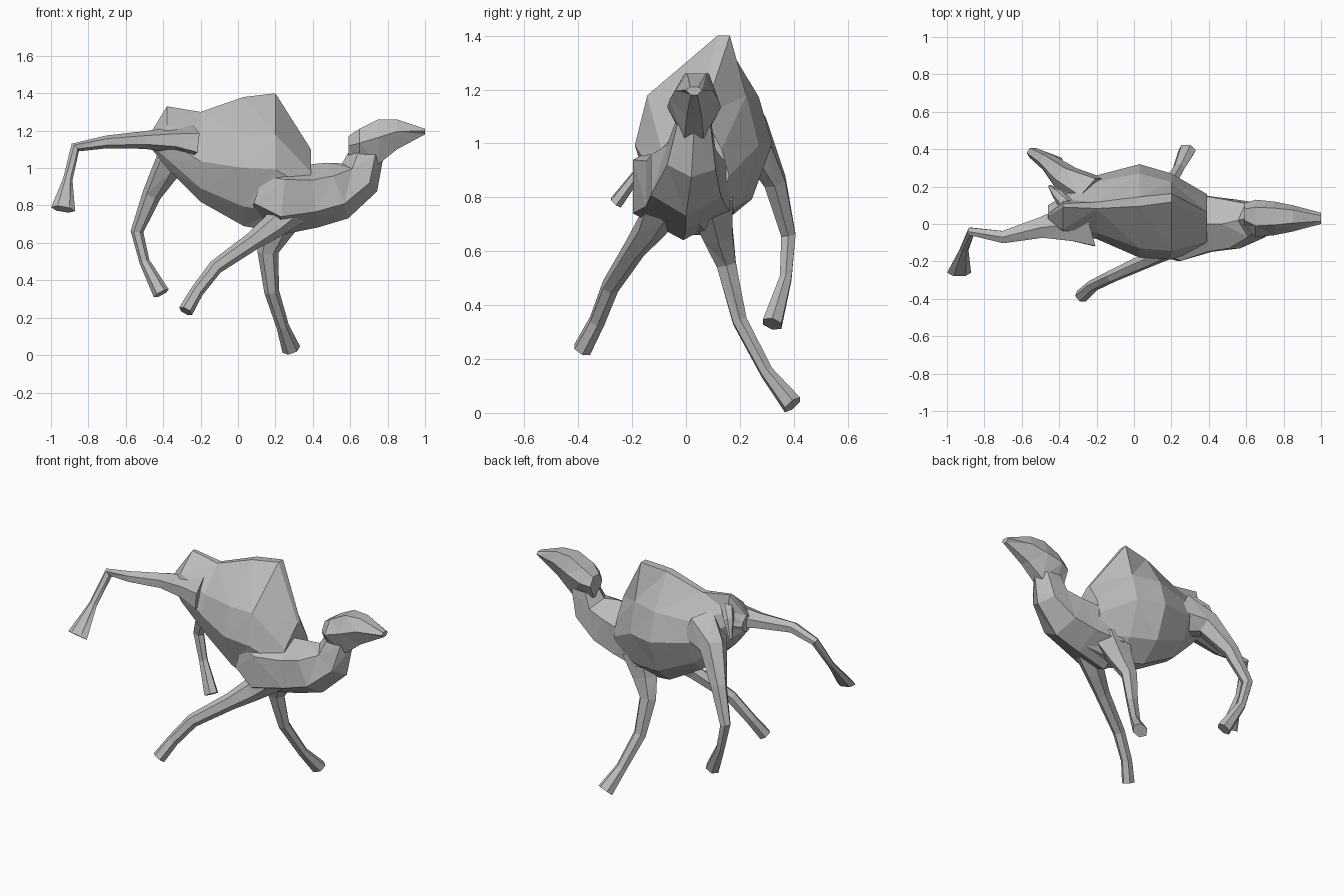
import bpy
import bmesh
from math import cos, sin, pi
from mathutils import Vector

# Remove the default object
default = bpy.data.objects.get("Cube")
if default:
    bpy.data.objects.remove(default, do_unlink=True)

# One plain grey hide
hide = bpy.data.materials.new("hide_grey")
hide.use_nodes = True
grey = (0.5, 0.5, 0.5, 1)
hide.diffuse_color = grey
hide.node_tree.nodes["Principled BSDF"].inputs["Base Color"].default_value = grey


def skin(name, rings):
    """Bridge a row of equal rings, cap both ends and leave flat triangles."""
    bm = bmesh.new()
    loops = [[bm.verts.new((p.x, p.y, max(p.z, 0))) for p in ring] for ring in rings]
    for near, far in zip(loops, loops[1:]):
        for i in range(len(near)):
            bm.faces.new((near[i - 1], near[i], far[i], far[i - 1]))
    bm.faces.new(loops[0])
    bm.faces.new(loops[-1])
    bmesh.ops.triangulate(bm, faces=bm.faces[:])
    bmesh.ops.recalc_face_normals(bm, faces=bm.faces[:])
    mesh = bpy.data.meshes.new(name)
    bm.to_mesh(mesh)
    bm.free()
    mesh.materials.append(hide)
    obj = bpy.data.objects.new(name, mesh)
    bpy.context.collection.objects.link(obj)


def tube(name, path, radii, start_flat, end_flat):
    """Hexagonal tube square to its path; flatness is width over depth."""
    points = [Vector(p) for p in path]
    last = len(points) - 1
    angles = [pi * k / 3 for k in range(6)]
    rings = []
    for i, (point, radius) in enumerate(zip(points, radii)):
        along = (points[min(i + 1, last)] - points[max(i - 1, 0)]).normalized()
        side = Vector((0, 1, 0))
        side = (side - along * side.dot(along)).normalized()
        up = along.cross(side)
        flat = start_flat + (end_flat - start_flat) * i / last
        rings.append([point + radius * (side * flat * sin(a) + up * cos(a))
                      for a in angles])
    skin(name, rings)


def leg(name, path, thigh, shin, foot, start_flat, end_flat):
    """Leg that slims quickly from the thigh to an even shin, then a foot."""
    last = len(path) - 1
    radii = [shin + (thigh - shin) * (1 - i / last) ** 3 for i in range(last)]
    tube(name, path, radii + [foot], start_flat, end_flat)


def upright(name, half_section, stations):
    """Upright mirrored sections along x; the ridge sets where the top leans."""
    section = half_section + [(-u, v) for u, v in reversed(half_section)]
    rings = []
    for x, middle, width, low, high, ridge in stations:
        rings.append([Vector((x, (ridge if v == 1 else middle) + u * width,
                              low + v * (high - low))) for u, v in section])
    skin(name, rings)


# Body with its single hump: narrow keel, wide flanks, narrow leaning ridge
body_half = [(0.2, 0), (0.7, 0.15), (1, 0.45), (0.8, 0.7), (0.1, 1)]
upright("body", body_half, [
    (-0.46, 0.05, 0.05, 1.1, 1.2, 0.05),
    (-0.38, 0.05, 0.1, 1, 1.33, 0.1),
    (-0.2, 0.09, 0.17, 0.82, 1.3, 0.1),
    (0.03, 0.07, 0.25, 0.69, 1.38, 0.12),
    (0.2, 0.04, 0.23, 0.66, 1.4, 0.14),
    (0.39, 0.02, 0.14, 0.7, 1.1, 0.05),
])

# Neck, spreading into the chest, dipping forward and then rising
chest = (0.12, 0, 0.88)
withers = (0.24, -0.01, 0.84)
base = (0.4, 0, 0.85)
dip = (0.53, 0, 0.88)
rise = (0.65, 0.02, 0.95)
nape = (0.69, 0.03, 1.08)
tube("neck", [chest, withers, base, dip, rise, nape],
     radii=[0.15, 0.2, 0.17, 0.16, 0.12, 0.09], start_flat=1.15, end_flat=0.8)

# Head, tapering to the muzzle
head_half = [(0.4, 0), (1, 0.6), (0.5, 1)]
upright("head", head_half, [
    (0.59, 0.05, 0.06, 1.04, 1.17, 0.05),
    (0.65, 0.03, 0.1, 1.02, 1.21, 0.04),
    (0.75, 0.03, 0.09, 1.02, 1.26, 0.04),
    (0.85, 0.03, 0.07, 1.1, 1.26, 0.04),
    (1, 0.03, 0.03, 1.18, 1.21, 0.03),
])

# Front right leg, folded back under the body
shoulder = (0.28, -0.08, 0.78)
elbow = (0.19, -0.13, 0.69)
forearm = (0.08, -0.19, 0.61)
knee = (-0.12, -0.28, 0.47)
fetlock = (-0.22, -0.33, 0.34)
toe = (-0.28, -0.385, 0.235)
leg("front_right_leg", [shoulder, elbow, forearm, knee, fetlock, toe],
    thigh=0.1, shin=0.035, foot=0.04, start_flat=0.8, end_flat=0.9)

# Front left leg, reaching down to the ground, with a jutting elbow
shoulder = (0.25, 0.09, 0.8)
upper = (0.2, 0.12, 0.66)
elbow = (0.16, 0.15, 0.55)
knee = (0.18, 0.2, 0.34)
fetlock = (0.24, 0.3, 0.15)
toe = (0.285, 0.395, 0.03)
leg("front_left_leg", [shoulder, upper, elbow, knee, fetlock, toe],
    thigh=0.14, shin=0.033, foot=0.05, start_flat=0.7, end_flat=0.8)

# Rear right leg, kicked straight out behind
hip = (-0.26, 0.03, 1.14)
thigh = (-0.35, 0, 1.15)
stifle = (-0.5, -0.02, 1.15)
shank = (-0.7, -0.07, 1.14)
hock = (-0.87, -0.04, 1.11)
fetlock = (-0.91, -0.14, 0.94)
toe = (-0.935, -0.26, 0.78)
leg("rear_right_leg", [hip, thigh, stifle, shank, hock, fetlock, toe],
    thigh=0.1, shin=0.025, foot=0.065, start_flat=1.8, end_flat=0.4)

# Rear left leg, bent and swinging forward
hip = (-0.23, 0.15, 1.1)
thigh = (-0.36, 0.24, 1.04)
stifle = (-0.46, 0.33, 0.86)
hock = (-0.54, 0.38, 0.66)
fetlock = (-0.5, 0.37, 0.5)
toe = (-0.41, 0.32, 0.33)
leg("rear_left_leg", [hip, thigh, stifle, hock, fetlock, toe],
    thigh=0.14, shin=0.027, foot=0.045, start_flat=0.9, end_flat=0.9)

# Short tail, swung to the left
tail_path = [(-0.36, 0.1, 1.25), (-0.41, 0.16, 1.2), (-0.45, 0.2, 1.1)]
tube("tail", tail_path, radii=[0.04, 0.03, 0.01], start_flat=1, end_flat=1)
